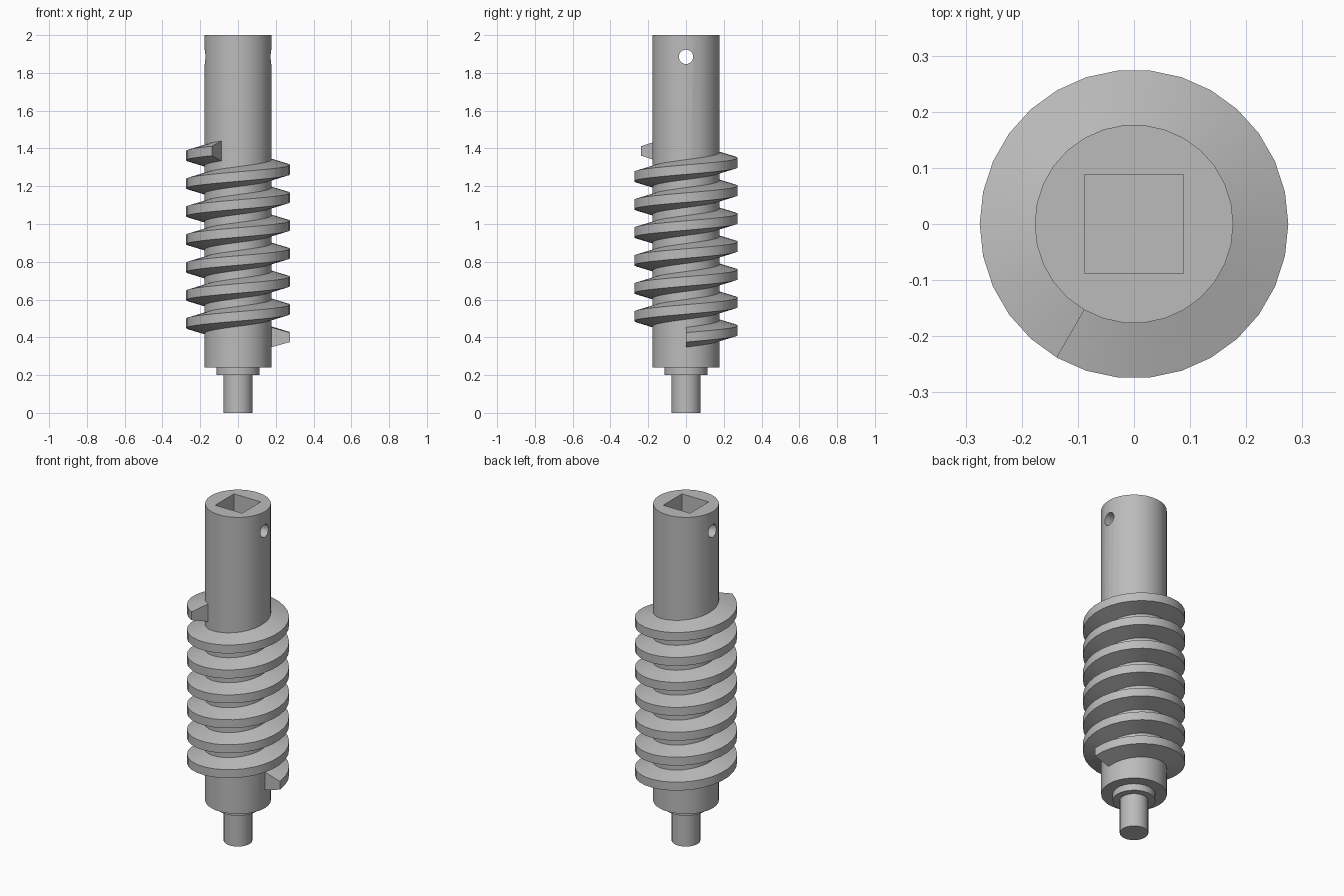
import bpy, bmesh
from math import cos, sin, tau, radians

if "Cube" in bpy.data.objects:
    bpy.data.objects.remove(bpy.data.objects["Cube"], do_unlink=True)

SIDES = 30
BODY_R, THREAD_R = 0.177, 0.275

steel = bpy.data.materials.new("grey steel")
steel.use_nodes = True
GREY = (0.5, 0.5, 0.5, 1)
steel.diffuse_color = GREY
steel.node_tree.nodes["Principled BSDF"].inputs["Base Color"].default_value = GREY


def select_only(obj):
    bpy.ops.object.select_all(action='DESELECT')
    obj.select_set(True)
    bpy.context.view_layer.objects.active = obj


def make_object(name, bm):
    bmesh.ops.recalc_face_normals(bm, faces=bm.faces)
    mesh = bpy.data.meshes.new(name)
    bm.to_mesh(mesh)
    bm.free()
    obj = bpy.data.objects.new(name, mesh)
    bpy.context.collection.objects.link(obj)
    mesh.materials.append(steel)
    return obj


def loft(name, rings):
    """Join consecutive closed rings of points and cap both ends."""
    bm = bmesh.new()
    rings = [[bm.verts.new(p) for p in ring] for ring in rings]
    for low, high in zip(rings, rings[1:]):
        n = len(low)
        for i in range(n):
            j = (i + 1) % n
            bm.faces.new((low[i], low[j], high[j], high[i]))
    bm.faces.new(rings[0])
    bm.faces.new(rings[-1])
    return make_object(name, bm)


def circle(r, z):
    return [(r * cos(tau * i / SIDES), r * sin(tau * i / SIDES), z) for i in range(SIDES)]


def smooth(obj):
    select_only(obj)
    bpy.ops.object.shade_smooth_by_angle(angle=radians(30))


def cut(obj, cutter):
    cutter.hide_render = True
    mod = obj.modifiers.new("cut", 'BOOLEAN')
    mod.operation = 'DIFFERENCE'
    mod.solver = 'EXACT'
    mod.object = cutter
    select_only(obj)
    bpy.ops.object.modifier_apply(modifier=mod.name)
    bpy.data.objects.remove(cutter, do_unlink=True)


# Stepped shaft: pivot pin, collar and main body
profile = [(0.077, 0), (0.077, 0.2), (0.115, 0.2), (0.115, 0.24),
           (BODY_R, 0.24), (BODY_R, 2)]
shaft = loft("stepped_shaft", [circle(r, z) for r, z in profile])

# Square drive socket in the top
half, depth = 0.088, 0.25
corners = [(-half, -half), (half, -half), (half, half), (-half, half)]
cut(shaft, loft("socket_cutter", [[(x, y, z) for x, y in corners] for z in (2 - depth, 2.1)]))

# Cross pin hole running side to side
hole = [[(x, 0.038 * cos(tau * i / 24), 1.885 + 0.038 * sin(tau * i / 24))
         for i in range(24)] for x in (-0.4, 0.4)]
cut(shaft, loft("pin_hole_cutter", hole))
smooth(shaft)

# Worm thread: trapezoid section swept up a helix
PITCH, START_Z, TURNS = 0.148, 0.4, 6 + 2 / 3
section = [(BODY_R - 0.005, -0.054), (THREAD_R, -0.025),
           (THREAD_R, 0.025), (BODY_R - 0.005, 0.054)]
rings = []
for step in range(round(TURNS * SIDES) + 1):
    turn = step / SIDES
    a = tau * turn
    rings.append([(r * cos(a), r * sin(a), START_Z + PITCH * turn + dz) for r, dz in section])
smooth(loft("worm_thread", rings))
